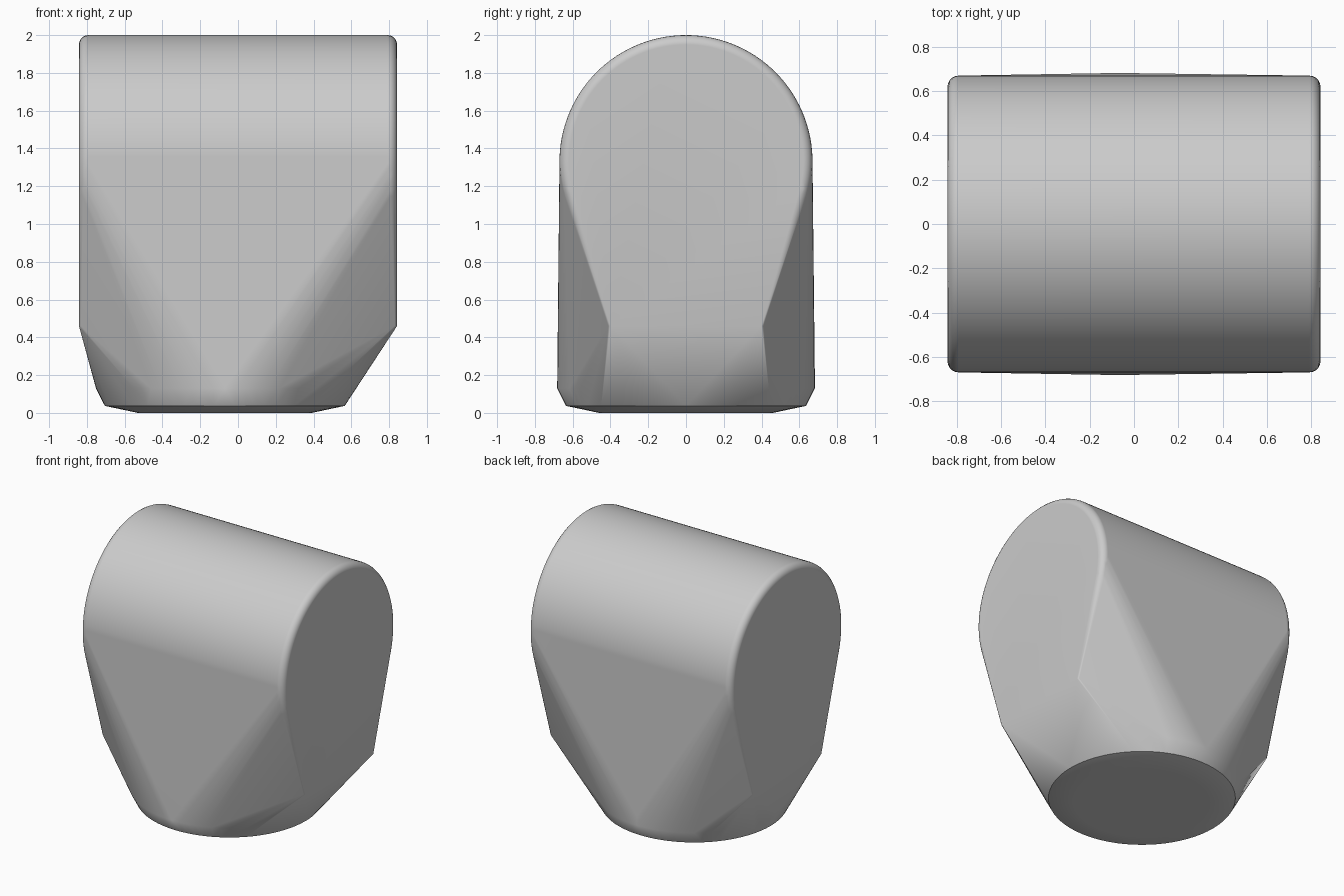
import bpy, bmesh, math
from math import cos, sin, radians

cube = bpy.data.objects.get("Cube")
if cube:
    bpy.data.objects.remove(cube, do_unlink=True)

grey = bpy.data.materials.new("light_grey")
grey.use_nodes = True
grey.diffuse_color = (0.6, 0.6, 0.6, 1)
grey.node_tree.nodes["Principled BSDF"].inputs["Base Color"].default_value = (0.6, 0.6, 0.6, 1)

bm = bmesh.new()


def end_arch(x, radius, steps=72):
    """Rounded arch section across the end of the drum."""
    for i in range(steps + 1):
        a = radians(-19 + 218 * i / steps)
        bm.verts.new((x, radius * cos(a), 1.33 + radius * sin(a)))


def base_ring(radius, z, start=0, end=360, steps=72):
    """Ring of the round foot, set slightly off centre."""
    for i in range(steps):
        a = radians(start + (end - start) * i / steps)
        bm.verts.new((-0.07 + radius * cos(a), radius * sin(a), z))


# Drum ends with rounded rims and a straight lower edge
FILLET = 0.05
for side in (-1, 1):
    for k in range(6):
        t = radians(90 * k / 5)
        end_arch(side * (0.792 + FILLET * sin(t)), 0.62 + FILLET * cos(t))
    for y in (-1, 1):
        bm.verts.new((side * 0.842, y * 0.4, 0.46))
        bm.verts.new((side * 0.83, y * 0.412, 0.46))

# Round foot with a chamfered underside
base_ring(0.46, 0.0)
base_ring(0.635, 0.037)
base_ring(0.682, 0.13)
base_ring(0.682, 0.2, 60, 120, 16)

# Stretch one skin over all the sections
hull = bmesh.ops.convex_hull(bm, input=bm.verts[:])
unused = {g for g in hull["geom_interior"] + hull["geom_unused"]
          if isinstance(g, bmesh.types.BMVert)}
bmesh.ops.delete(bm, geom=list(unused), context="VERTS")
bmesh.ops.dissolve_limit(bm, angle_limit=radians(0.3), verts=bm.verts[:], edges=bm.edges[:])
bmesh.ops.recalc_face_normals(bm, faces=bm.faces[:])

mesh = bpy.data.meshes.new("tapered_drum_body")
bm.to_mesh(mesh)
bm.free()
mesh.materials.append(grey)
body = bpy.data.objects.new("tapered_drum_body", mesh)
bpy.context.collection.objects.link(body)

# Smooth the curves, keep the creases
bpy.ops.object.select_all(action="DESELECT")
body.select_set(True)
bpy.context.view_layer.objects.active = body
bpy.ops.object.shade_smooth_by_angle(angle=radians(30))
weighted = body.modifiers.new("weighted_normals", "WEIGHTED_NORMAL")
weighted.keep_sharp = True
